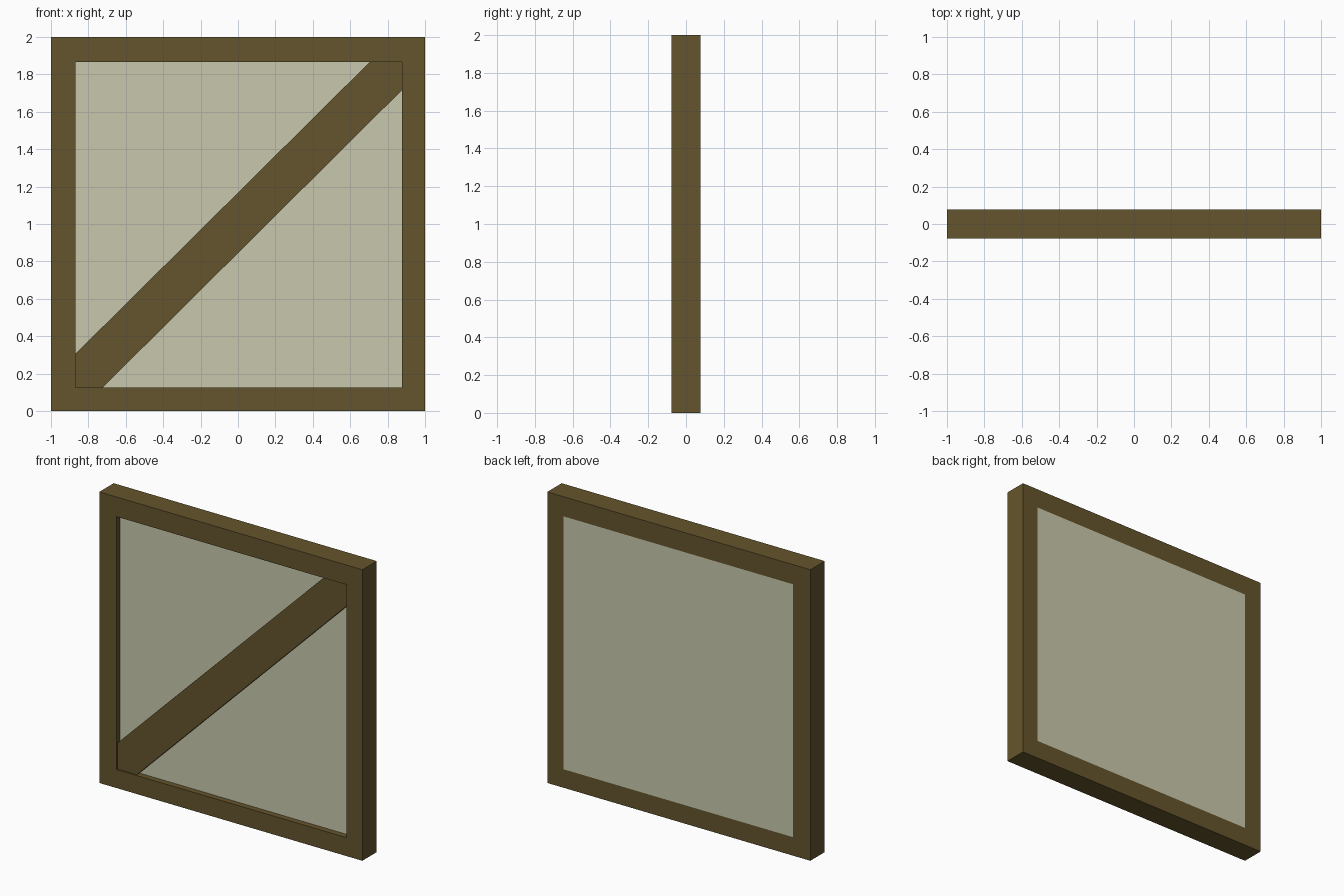
import bpy, bmesh

if "Cube" in bpy.data.objects:
    bpy.data.objects.remove(bpy.data.objects["Cube"])

D = 0.078                                   # half depth of the frame
L, R, B, T = -0.87, 0.878, 0.127, 1.865     # frame opening
PANEL_Y, BRACE_Y = -0.038, -0.068           # front faces of panel and brace


def material(name, color):
    m = bpy.data.materials.new(name)
    m.diffuse_color = (*color, 1)
    m.use_nodes = True
    m.node_tree.nodes["Principled BSDF"].inputs["Base Color"].default_value = m.diffuse_color
    return m


def finish(name, bm, mat):
    bmesh.ops.recalc_face_normals(bm, faces=bm.faces)
    me = bpy.data.meshes.new(name)
    bm.to_mesh(me)
    bm.free()
    me.materials.append(mat)
    ob = bpy.data.objects.new(name, me)
    bpy.context.collection.objects.link(ob)
    return ob


def prism(name, outline, y0, y1, mat):
    """Extrude an (x, z) outline from y0 to y1."""
    bm = bmesh.new()
    f = bm.faces.new([bm.verts.new((x, y0, z)) for x, z in outline])
    ext = bmesh.ops.extrude_face_region(bm, geom=[f])["geom"]
    verts = [v for v in ext if isinstance(v, bmesh.types.BMVert)]
    bmesh.ops.translate(bm, verts=verts, vec=(0, y1 - y0, 0))
    return finish(name, bm, mat)


def ring(name, outer, inner, y0, y1, mat):
    """Closed rectangular frame between two outlines."""
    bm = bmesh.new()
    loops = [[bm.verts.new((x, y, z)) for x, z in pts]
             for pts, y in ((outer, y0), (inner, y0), (inner, y1), (outer, y1))]
    n = len(outer)
    for a in range(4):
        p, q = loops[a], loops[(a + 1) % 4]
        for i in range(n):
            j = (i + 1) % n
            bm.faces.new((p[i], p[j], q[j], q[i]))
    return finish(name, bm, mat)


wood = material("dark wood", (0.130, 0.091, 0.026))
pale = material("pale panel", (0.584, 0.584, 0.423))

opening = [(L, B), (R, B), (R, T), (L, T)]

# Outer frame
ring("frame", [(-1, 0), (1, 0), (1, 2), (-1, 2)], opening, -D, D, wood)

# Infill panel, recessed at the front and flush at the back
prism("panel", opening, PANEL_Y, D, pale)

# Diagonal brace, set slightly behind the frame front
prism("diagonal_brace",
      [(L, B), (-0.722, B), (R, 1.717), (R, T), (0.703, T), (L, 0.305)],
      BRACE_Y, PANEL_Y, wood)
